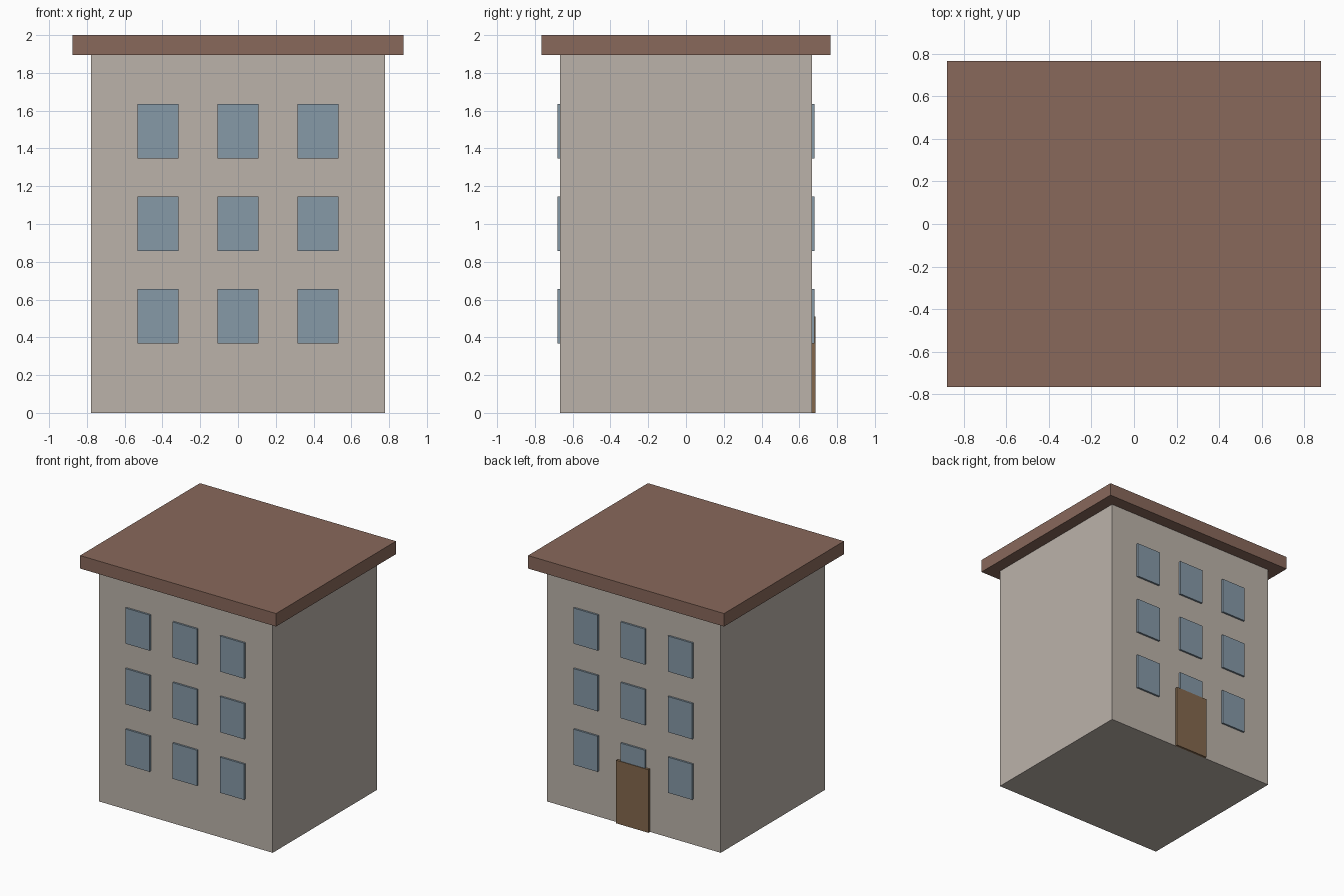
import bpy

cube = bpy.data.objects.get("Cube")
if cube:
    bpy.data.objects.remove(cube, do_unlink=True)


def make_material(name, rgb):
    mat = bpy.data.materials.new(name)
    mat.use_nodes = True
    color = (*rgb, 1.0)
    mat.diffuse_color = color
    mat.node_tree.nodes["Principled BSDF"].inputs["Base Color"].default_value = color
    return mat


def add_box(name, size, center, mat):
    bpy.ops.mesh.primitive_cube_add(size=1, location=center)
    obj = bpy.context.object
    obj.name = name
    obj.scale = size
    bpy.ops.object.transform_apply(location=False, rotation=False, scale=True)
    obj.data.materials.append(mat)
    return obj


plaster = make_material("plaster", (0.50, 0.45, 0.40))
tile = make_material("roof_tile", (0.25, 0.14, 0.105))
glass = make_material("window_glass", (0.24, 0.32, 0.39))
wood = make_material("door_wood", (0.23, 0.14, 0.075))

WIDTH, DEPTH, HEIGHT = 1.554, 1.332, 1.895
OVERHANG = 0.1
ROOF = 2 - HEIGHT

# Main block and flat overhanging roof
add_box("walls", (WIDTH, DEPTH, HEIGHT), (0, 0, HEIGHT / 2), plaster)
add_box("roof", (WIDTH + 2 * OVERHANG, DEPTH + 2 * OVERHANG, ROOF),
        (0, 0, HEIGHT + ROOF / 2), tile)

# Window panes: three storeys of three, on front and back
for face, side in (("front", -1), ("back", 1)):
    for row in range(3):
        for col in (-1, 0, 1):
            add_box(f"{face}_window_{row + 1}_{col + 2}", (0.218, 0.03, 0.288),
                    (col * 0.423, side * DEPTH / 2, 0.512 + row * 0.49), glass)

# Door in the middle of the back wall
add_box("door", (0.29, 0.04, 0.51), (0, DEPTH / 2, 0.255), wood)
